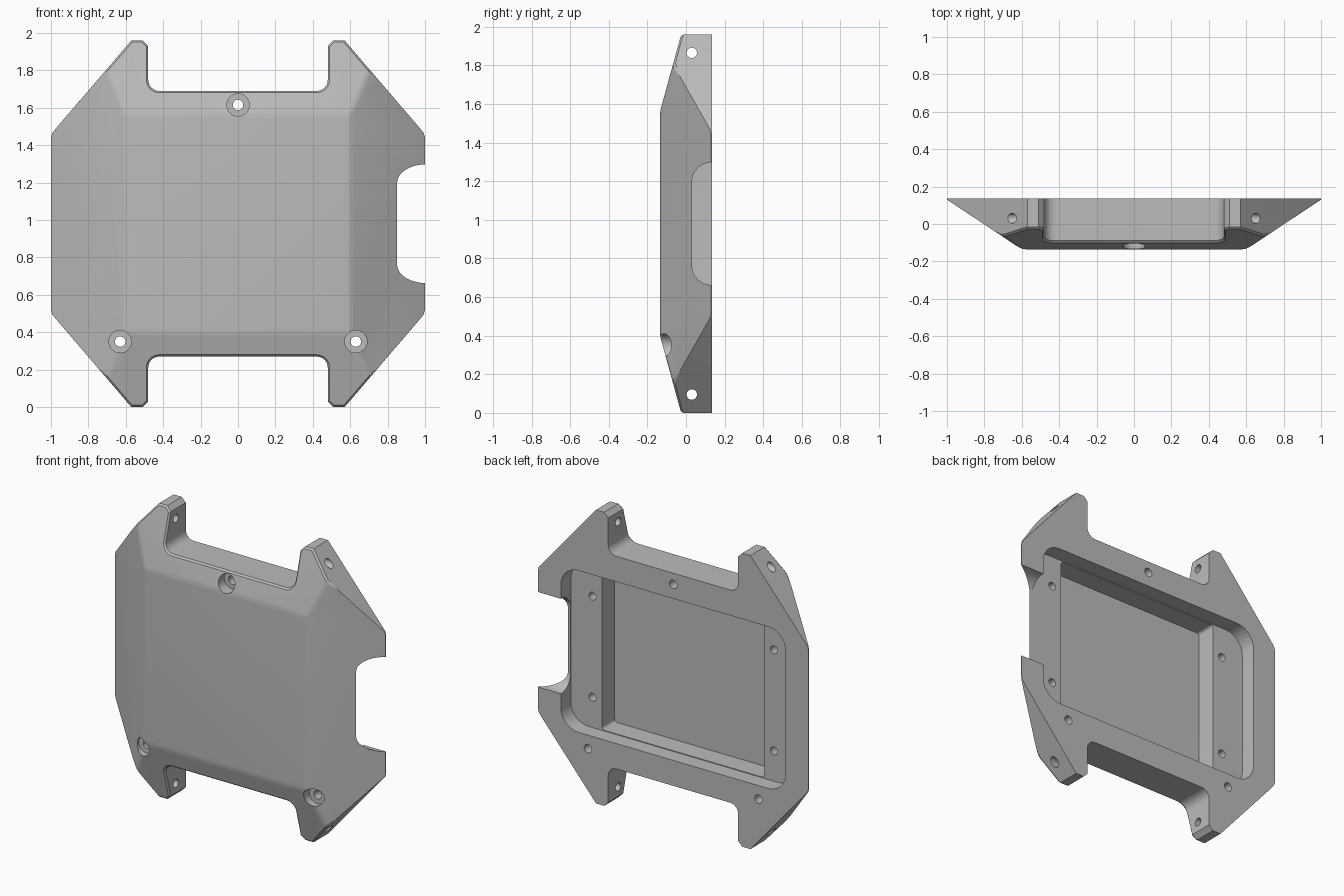
import bpy, bmesh
from math import sin, cos, pi, radians
from mathutils import Matrix, Vector

MID = 0.98            # mid height
FRONT, BACK = -0.135, 0.135

if "Cube" in bpy.data.objects:
    bpy.data.objects.remove(bpy.data.objects["Cube"])

grey = bpy.data.materials.new("plain grey")
grey.use_nodes = True
colour = (0.5, 0.5, 0.5, 1)
grey.diffuse_color = colour
grey.node_tree.nodes["Principled BSDF"].inputs["Base Color"].default_value = colour


def to_object(name, bm):
    bmesh.ops.recalc_face_normals(bm, faces=bm.faces)
    mesh = bpy.data.meshes.new(name)
    bm.to_mesh(mesh)
    bm.free()
    obj = bpy.data.objects.new(name, mesh)
    bpy.context.collection.objects.link(obj)
    mesh.materials.append(grey)
    return obj


def prism(name, points, start, depth):
    """Extrude a closed 3D outline along a depth vector."""
    bm = bmesh.new()
    face = bm.faces.new([bm.verts.new(Vector(p) + Vector(start)) for p in points])
    new = bmesh.ops.extrude_face_region(bm, geom=[face])["geom"]
    bmesh.ops.translate(bm, vec=depth, verts=[v for v in new if isinstance(v, bmesh.types.BMVert)])
    return to_object(name, bm)


def rounded(w, h, r, steps=10):
    """Rounded rectangle, half sizes w and h, as 2D points."""
    pts = []
    for q, (sx, sy) in enumerate([(1, 1), (-1, 1), (-1, -1), (1, -1)]):
        for i in range(steps + 1):
            a = (q + i / steps) * pi / 2
            pts.append((sx * (w - r) + r * cos(a), sy * (h - r) + r * sin(a)))
    return pts


def rod(name, centre, axis, radius, length):
    bm = bmesh.new()
    turn = Vector((0, 0, 1)).rotation_difference(Vector(axis)).to_matrix().to_4x4()
    bmesh.ops.create_cone(bm, cap_ends=True, segments=32, radius1=radius, radius2=radius,
                          depth=length, matrix=Matrix.Translation(centre) @ turn)
    return to_object(name, bm)


def combine(body, tool, operation="DIFFERENCE"):
    mod = body.modifiers.new("cut", "BOOLEAN")
    mod.operation, mod.object, mod.solver = operation, tool, "EXACT"
    bpy.context.view_layer.objects.active = body
    bpy.ops.object.modifier_apply(modifier=mod.name)
    bpy.data.objects.remove(tool)


# Plate outline: one quarter with a filleted slot and a chamfered arm, mirrored
quarter = [(0.42 + 0.06 * sin(i * pi / 20), 0.77 - 0.06 * cos(i * pi / 20)) for i in range(11)]
quarter += [(0.48, 0.95), (0.51, 0.98), (0.57, 0.98), (0.584, 0.964), (0.975, 0.508),
            (0.993, 0.485), (1, 0.46)]
half = quarter + [(x, -z) for x, z in reversed(quarter)]
outline = half + [(-x, z) for x, z in reversed(half)]
body = prism("cover_plate", [(x, 0, z + MID) for x, z in outline], (0, FRONT - 0.1, 0),
             (0, BACK - FRONT + 0.1, 0))

# Sloping front faces, as a softened frustum
bm = bmesh.new()
near = [bm.verts.new((x * 0.6, FRONT, MID + z * 0.58)) for x, z in [(1, 1), (-1, 1), (-1, -1), (1, -1)]]
far = [bm.verts.new((x * 1.015, BACK + 0.005, MID + z * 1.58)) for x, z in [(1, 1), (-1, 1), (-1, -1), (1, -1)]]
bm.faces.new(near)
bm.faces.new(far)
for i in range(4):
    j = (i + 1) % 4
    bm.faces.new((near[i], near[j], far[j], far[i]))
soft = [e for e in bm.edges if any(v in near for v in e.verts)]
bmesh.ops.bevel(bm, geom=soft, offset=0.02, segments=3, profile=0.5, affect="EDGES")
combine(body, to_object("front_slopes", bm), "INTERSECT")

# Small chamfer along the front rim of slots and arms
bm = bmesh.new()
bm.from_mesh(body.data)
bmesh.ops.remove_doubles(bm, verts=bm.verts, dist=0.0005)
rim = []
for e in bm.edges:
    if len(e.link_faces) == 2 and max(v.co.y for v in e.verts) < 0.1:
        sides = sorted(abs(f.normal.y) for f in e.link_faces)
        if sides[0] < 0.05 and sides[1] > 0.5:
            rim.append(e)
bmesh.ops.bevel(bm, geom=rim, offset=0.01, segments=1, profile=0.5, affect="EDGES", clamp_overlap=True)
bm.to_mesh(body.data)
bm.free()

# Rear recess with side ledges, then the deeper pocket between them
LEDGE = 0.03
combine(body, prism("recess", [(x, 0, z + MID) for x, z in rounded(0.83, 0.54, 0.13)],
                    (0, LEDGE, 0), (0, 0.3, 0)))
combine(body, prism("pocket", [(x, 0, z + MID) for x, z in rounded(0.6, 0.535, 0.02)],
                    (0, -0.105, 0), (0, 0.2, 0)))

# Rounded opening through the left side
combine(body, prism("side_opening", [(0, y, z + MID) for y, z in rounded(0.2, 0.317, 0.1)],
                    (0.72, LEDGE + 0.201, 0), (0.5, 0, 0)))

# Counterbored screw holes
for x, z in [(0, 1.615), (-0.63, 0.35), (0.63, 0.35)]:
    combine(body, rod("counterbore", (x, -0.15, z), (0, 1, 0), 0.06, 0.18))
    combine(body, rod("screw_hole", (x, 0, z), (0, 1, 0), 0.028, 0.6))

# Blind holes in the ledges and cross holes through the arms
for side in (-1, 1):
    for up in (-1, 1):
        combine(body, rod("ledge_hole", (side * 0.67, 0.02, MID + up * 0.337), (0, 1, 0), 0.026, 0.1))
        combine(body, rod("arm_hole", (side * 0.6, 0.03, MID + up * 0.885), (1, 0, 0), 0.027, 0.5))

# Shading
bpy.ops.object.select_all(action="DESELECT")
body.select_set(True)
bpy.context.view_layer.objects.active = body
bpy.ops.object.shade_smooth_by_angle(angle=radians(12))
